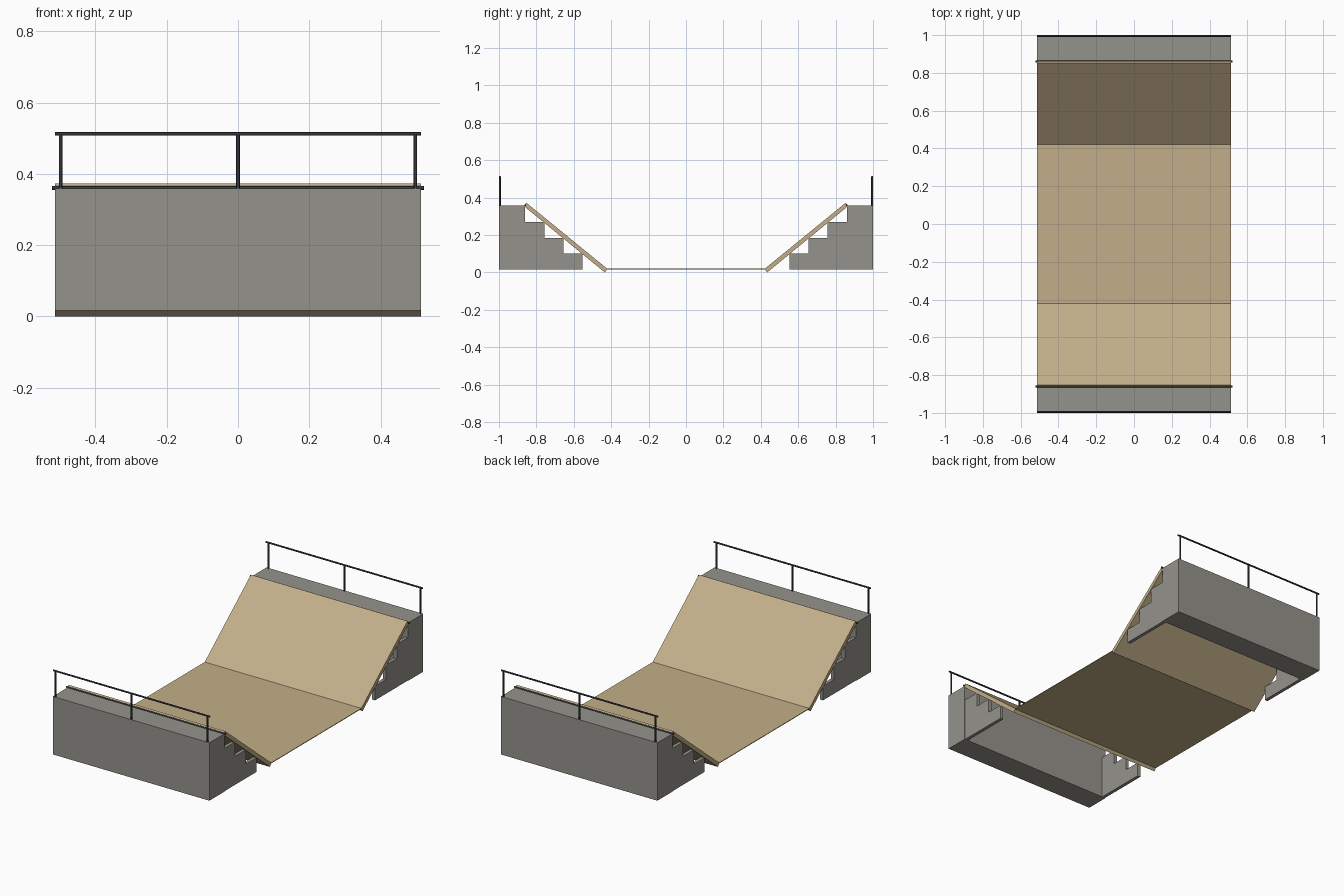
import bpy, bmesh, math
from mathutils import Vector

if "Cube" in bpy.data.objects:
    bpy.data.objects.remove(bpy.data.objects["Cube"])

HW = 0.513  # half width of the ramp


def material(name, rgb):
    m = bpy.data.materials.new(name)
    m.diffuse_color = (*rgb, 1)
    m.use_nodes = True
    m.node_tree.nodes["Principled BSDF"].inputs["Base Color"].default_value = m.diffuse_color
    return m


WOOD = material("plywood", (0.54, 0.43, 0.25))
CONCRETE = material("warm_grey", (0.30, 0.29, 0.26))
STEEL = material("dark_steel", (0.035, 0.038, 0.045))


def finish(bm, name, mat):
    bmesh.ops.recalc_face_normals(bm, faces=bm.faces)
    me = bpy.data.meshes.new(name)
    bm.to_mesh(me)
    bm.free()
    me.materials.append(mat)
    ob = bpy.data.objects.new(name, me)
    bpy.context.collection.objects.link(ob)
    return ob


def extrude_yz(name, profile, x0, x1, mat):
    """Extrude a (y, z) outline along x."""
    bm = bmesh.new()
    face = bm.faces.new([bm.verts.new((x0, y, z)) for y, z in profile])
    ext = bmesh.ops.extrude_face_region(bm, geom=[face])["geom"]
    moved = [v for v in ext if isinstance(v, bmesh.types.BMVert)]
    bmesh.ops.translate(bm, verts=moved, vec=(x1 - x0, 0, 0))
    return finish(bm, name, mat)


def rod(name, a, b, r, mat):
    a, b = Vector(a), Vector(b)
    bm = bmesh.new()
    bmesh.ops.create_cone(bm, cap_ends=True, segments=8, radius1=r, radius2=r,
                          depth=(b - a).length)
    rot = (b - a).to_track_quat('Z', 'Y').to_matrix().to_4x4()
    rot.translation = (a + b) / 2
    bm.transform(rot)
    ob = finish(bm, name, mat)
    for p in ob.data.polygons:
        p.use_smooth = len(p.vertices) == 4
    ob.data.set_sharp_from_angle(angle=math.radians(50))
    return ob


# Flat floor between the two slopes
extrude_yz("floor", [(-0.422, 0.016), (0.422, 0.016), (0.422, 0.02), (-0.422, 0.02)],
           -HW, HW, WOOD)

for side, s in (("front", -1), ("back", 1)):
    def flip(points):
        return [(s * y, z) for y, z in points]

    # Raised deck and sloped board
    extrude_yz(side + "_platform",
               flip([(1, 0.016), (1, 0.359), (0.86, 0.359), (0.86, 0.016)]),
               -HW, HW, CONCRETE)
    extrude_yz(side + "_slope",
               flip([(0.867, 0.355), (0.853, 0.372), (0.42, 0.019), (0.434, 0.0)]),
               -HW, HW, WOOD)

    # Stepped side supports under the slope
    steps = [(0.86, 0.016), (0.86, 0.27), (0.757, 0.27), (0.757, 0.185),
             (0.655, 0.185), (0.655, 0.10), (0.553, 0.10), (0.553, 0.016)]
    for label, x in (("left", -0.5), ("right", 0.5)):
        extrude_yz(f"{side}_{label}_stepped_support", flip(steps),
                   x - 0.01, x + 0.01, CONCRETE)

    # Coping pipe along the lip
    rod(side + "_coping", (-0.522, s * 0.86, 0.36), (0.522, s * 0.86, 0.36), 0.005, STEEL)

    # Guard rail
    rod(side + "_handrail", (-HW, s * 0.995, 0.512), (HW, s * 0.995, 0.512), 0.005, STEEL)
    for i, x in enumerate((-0.498, 0, 0.498)):
        rod(f"{side}_rail_post_{i + 1}", (x, s * 0.995, 0.355), (x, s * 0.995, 0.512),
            0.005, STEEL)
